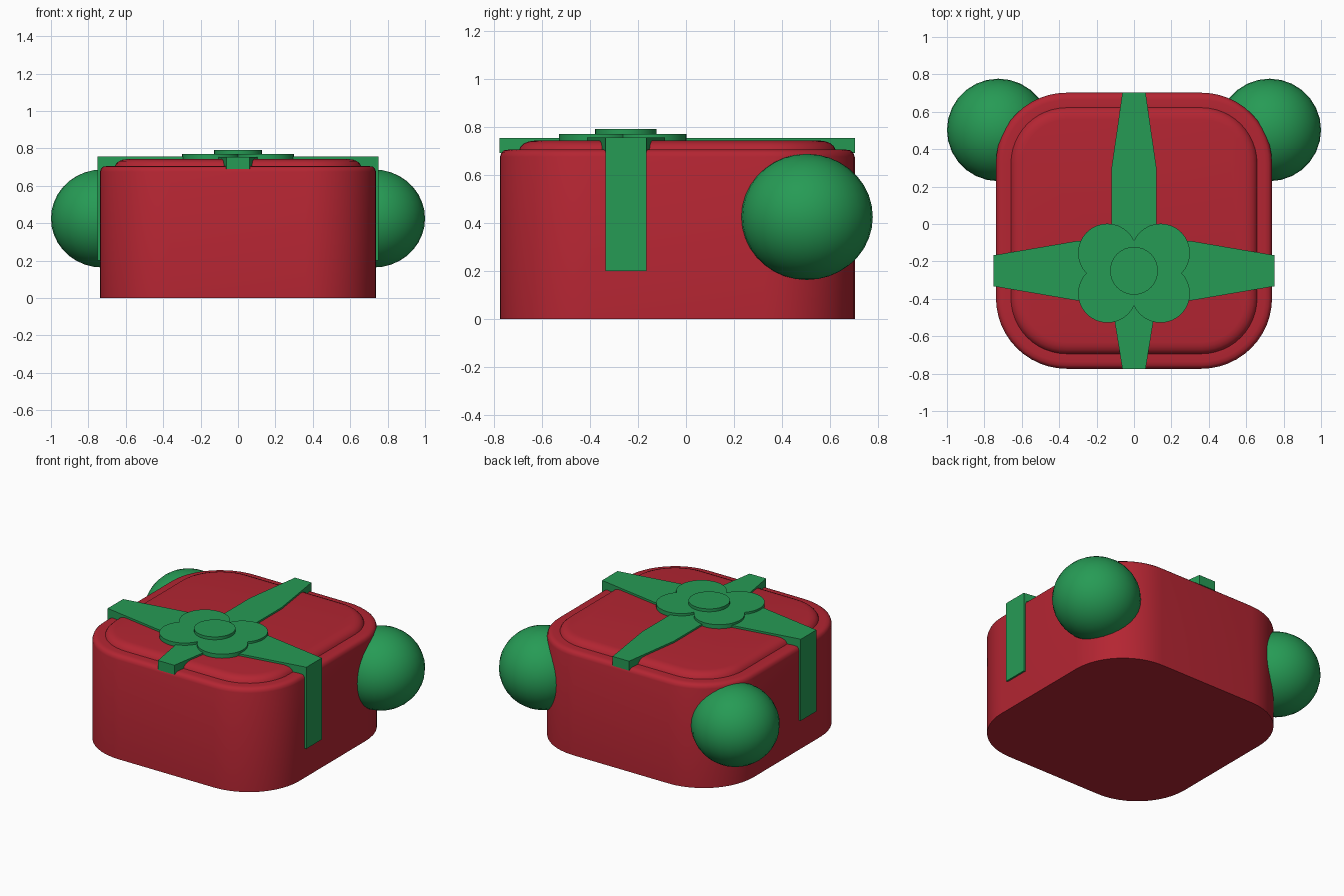
import bpy, bmesh, math

if "Cube" in bpy.data.objects:
    bpy.data.objects.remove(bpy.data.objects["Cube"])


def material(name, rgb):
    m = bpy.data.materials.new(name)
    m.diffuse_color = (*rgb, 1)
    m.use_nodes = True
    m.node_tree.nodes["Principled BSDF"].inputs["Base Color"].default_value = m.diffuse_color
    return m


RED = material("box red", (0.456, 0.0185, 0.032))
GREEN = material("ribbon green", (0.0194, 0.328, 0.091))


def finish(bm, name, mat, angle=35):
    bmesh.ops.recalc_face_normals(bm, faces=bm.faces)
    me = bpy.data.meshes.new(name)
    bm.to_mesh(me)
    bm.free()
    me.materials.append(mat)
    ob = bpy.data.objects.new(name, me)
    bpy.context.collection.objects.link(ob)
    bpy.ops.object.select_all(action='DESELECT')
    ob.select_set(True)
    bpy.context.view_layer.objects.active = ob
    bpy.ops.object.shade_smooth_by_angle(angle=math.radians(angle))
    return ob


def rounded_square(half, radius, cy, steps=12):
    pts = []
    for q, (sx, sy) in enumerate([(1, 1), (-1, 1), (-1, -1), (1, -1)]):
        for i in range(steps + 1):
            a = math.pi / 2 * (q + i / steps)
            pts.append((sx * (half - radius) + radius * math.cos(a),
                        cy + sy * (half - radius) + radius * math.sin(a)))
    return pts


def loft(name, sections, mat):
    """Closed solid through a stack of (outline, z) sections."""
    bm = bmesh.new()
    rings = [[bm.verts.new((x, y, z)) for x, y in pts] for pts, z in sections]
    for a, b in zip(rings, rings[1:]):
        for i in range(len(a)):
            j = (i + 1) % len(a)
            bm.faces.new((a[i], a[j], b[j], b[i]))
    bm.faces.new(rings[0])
    bm.faces.new(rings[-1])
    return finish(bm, name, mat)


def plate(name, pts, z0, z1, mat=GREEN):
    return loft(name, [(pts, z0), (pts, z1)], mat)


def disc(name, x, y, r, z0, z1):
    pts = [(x + r * math.cos(i * math.tau / 32), y + r * math.sin(i * math.tau / 32))
           for i in range(32)]
    return plate(name, pts, z0, z1)


def rect(x0, x1, y0, y1):
    return [(x0, y0), (x1, y0), (x1, y1), (x0, y1)]


# Box body with rounded rim and raised lid panel
CY = -0.036
profile = [(0.738, 0), (0.738, 0.675), (0.732, 0.692), (0.72, 0.702), (0.70, 0.705),
           (0.658, 0.705), (0.652, 0.718), (0.637, 0.731), (0.617, 0.739), (0.595, 0.742)]
loft("gift_box", [(rounded_square(h, h - 0.36, CY), z) for h, z in profile], RED)

# Ribbon across the lid: tapered arms, thick over the rim
BY = -0.25
for s, side in ((-1, "left"), (1, "right")):
    arm = [(0, BY - 0.16), (s * 0.30, BY - 0.16), (s * 0.75, BY - 0.083),
           (s * 0.75, BY + 0.083), (s * 0.30, BY + 0.16), (0, BY + 0.16)]
    plate(side + "_ribbon", arm, 0.70, 0.756)
    # Tail hanging down the side wall
    plate(side + "_ribbon_tail", rect(*sorted((s * 0.72, s * 0.75)), BY - 0.085, BY + 0.085),
          0.20, 0.755)

plate("back_ribbon", [(-0.12, BY), (0.12, BY), (0.12, 0.30), (0.062, 0.703),
                      (-0.062, 0.703), (-0.12, 0.30)], 0.69, 0.754)
plate("front_ribbon", [(-0.11, BY), (-0.11, -0.48), (-0.062, -0.775),
                       (0.062, -0.775), (0.11, -0.48), (0.11, BY)], 0.69, 0.754)

# Bow: four round loops and a centre knot
for sx in (-1, 1):
    for sy in (-1, 1):
        disc("bow_loop", sx * 0.142, -0.263 + sy * 0.108, 0.157, 0.74, 0.77)
disc("bow_knot", 0, BY, 0.128, 0.75, 0.79)

# Round ornaments at the two back corners
for s, side in ((-1, "left"), (1, "right")):
    bm = bmesh.new()
    bmesh.ops.create_uvsphere(bm, u_segments=28, v_segments=18, radius=1)
    bmesh.ops.scale(bm, vec=(0.275, 0.274, 0.262), verts=bm.verts)
    bmesh.ops.translate(bm, vec=(s * 0.725, 0.503, 0.425), verts=bm.verts)
    finish(bm, side + "_ball", GREEN, 60)
